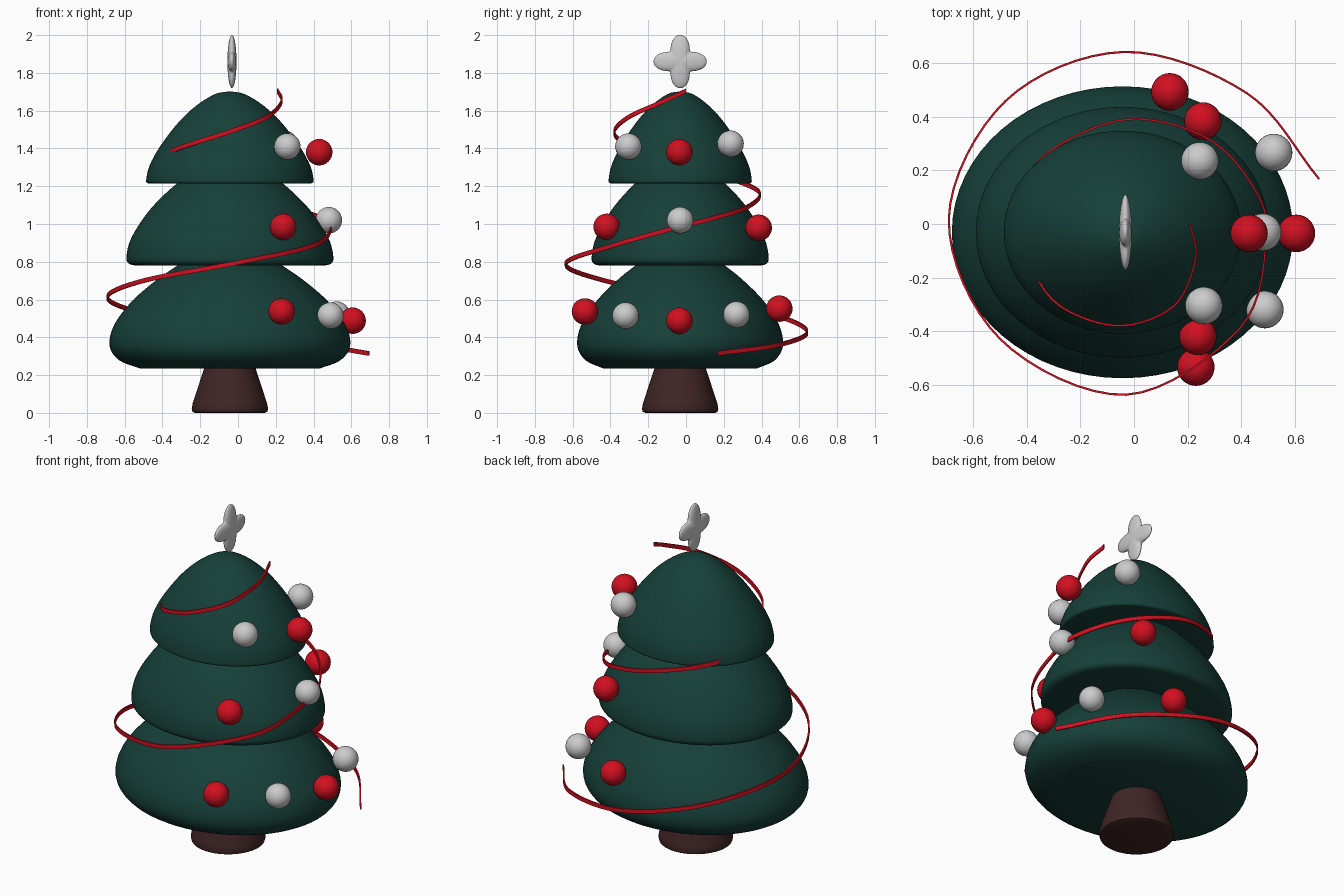
import bpy, bmesh, math
from mathutils import Vector

if "Cube" in bpy.data.objects:
    bpy.data.objects.remove(bpy.data.objects["Cube"])

CX, CY = -0.043, -0.031


def material(name, rgb):
    m = bpy.data.materials.new(name)
    m.diffuse_color = (*rgb, 1)
    m.use_nodes = True
    m.node_tree.nodes["Principled BSDF"].inputs["Base Color"].default_value = m.diffuse_color
    return m


GREEN = material("green", (0.008, 0.05, 0.04))
RED = material("red", (0.65, 0.005, 0.015))
BROWN = material("brown", (0.05, 0.018, 0.018))


def finish(name, bm, mat=None, angle=50):
    bmesh.ops.recalc_face_normals(bm, faces=bm.faces[:])
    me = bpy.data.meshes.new(name)
    bm.to_mesh(me)
    bm.free()
    ob = bpy.data.objects.new(name, me)
    bpy.context.collection.objects.link(ob)
    if mat:
        me.materials.append(mat)
    bpy.ops.object.select_all(action='DESELECT')
    ob.select_set(True)
    bpy.context.view_layer.objects.active = ob
    bpy.ops.object.shade_smooth_by_angle(angle=math.radians(angle))
    return ob


def spline(points, steps):
    """Catmull-Rom samples through the points."""
    p = [Vector(q) for q in points]
    p = [2 * p[0] - p[1]] + p + [2 * p[-1] - p[-2]]
    out = []
    for i in range(1, len(p) - 2):
        a, b, c, d = p[i - 1:i + 3]
        for s in range(steps):
            t = s / steps
            out.append(0.5 * (2 * b + (c - a) * t + (2 * a - 5 * b + 4 * c - d) * t * t
                              + (3 * b - a - 3 * c + d) * t ** 3))
    return out + [p[-2]]


def lathe(name, profile, mat, squash=1.0, n=64):
    """Closed solid of revolution from (radius, z) points, bottom to top."""
    bm = bmesh.new()
    rings = [[bm.verts.new((CX + r * math.cos(2 * math.pi * k / n),
                            CY + squash * r * math.sin(2 * math.pi * k / n), z))
              for k in range(n)] for r, z in profile]
    for a, b in zip(rings, rings[1:]):
        for k in range(n):
            bm.faces.new((a[k], a[(k + 1) % n], b[(k + 1) % n], b[k]))
    bm.faces.new(rings[0])
    bm.faces.new(rings[-1])
    return finish(name, bm, mat)


# Foliage tiers, oval in plan
tiers = {
    "bottom_tier": [(.475, .235), (.585, .278), (.637, .355), (.612, .467), (.515, .595),
                    (.38, .71), (.27, .785), (.12, .89), (.01, .93)],
    "middle_tier": [(.50, .78), (.535, .79), (.548, .825), (.52, .93), (.42, 1.08),
                    (.28, 1.215), (.12, 1.33), (.01, 1.37)],
    "top_tier": [(.425, 1.215), (.438, 1.218), (.443, 1.235), (.425, 1.31), (.37, 1.41),
                 (.275, 1.535), (.18, 1.625), (.08, 1.687), (.005, 1.702)],
}
for name, prof in tiers.items():
    lathe(name, spline(prof, 4), GREEN, 0.855)

# Trunk
lathe("trunk", [(.185, 0), (.198, .006), (.202, .022), (.197, .05), (.135, .24), (.12, .29)], BROWN, n=48)

# Four-pointed star: flattened sphere with a rounded star outline facing x
bm = bmesh.new()
bmesh.ops.create_uvsphere(bm, u_segments=64, v_segments=24, radius=1)
for v in bm.verts:
    a, h = math.atan2(v.co.y, v.co.x), v.co.z
    rho = math.hypot(v.co.x, v.co.y)
    k = (abs(math.cos(a)) ** 0.9 + abs(math.sin(a)) ** 0.9)
    outline = 0.141 * (0.54 + 0.46 * abs(math.cos(2 * a)) ** 1.6
                       if math.cos(2 * a) != 0 else 0.54)
    v.co = (-0.032 + 0.024 * h, CY + outline * rho * math.cos(a), 1.86 + outline * rho * math.sin(a))
finish("star", bm, angle=80)

# Baubles on the right side
red = [(.43, -.035, 1.38), (.239, -.42, .985), (.257, .385, .98),
       (.231, -.535, .537), (.607, -.035, .488), (.134, .494, .552)]
grey = [(.261, -.305, 1.41), (.246, .236, 1.425), (.481, -.031, 1.02),
        (.489, -.32, .515), (.522, .267, .52)]
for label, places, mat in (("red_bauble", red, RED), ("silver_bauble", grey, None)):
    for i, loc in enumerate(places):
        bm = bmesh.new()
        bmesh.ops.create_uvsphere(bm, u_segments=32, v_segments=16, radius=0.07)
        bmesh.ops.translate(bm, verts=bm.verts, vec=loc)
        finish(f"{label}_{i + 1}", bm, mat)

# Spiral ribbon: thin upright band along a narrowing helix
path = [(.692, .168, .315), (.42, .49, .36), (-.04, .643, .43), (-.48, .46, .52), (-.692, .02, .61),
        (-.50, -.43, .70), (-.03, -.638, .79), (.395, -.39, .885), (.494, -.056, .98),
        (.445, .14, 1.03), (.265, .325, 1.09), (-.035, .39, 1.165), (-.34, .25, 1.235),
        (-.435, .02, 1.305), (-.37, -.187, 1.375), (-.26, -.317, 1.42), (-.05, -.38, 1.487),
        (.15, -.305, 1.565), (.23, -.13, 1.645), (.21, 0, 1.705)]
pts = spline(path, 8)
bm = bmesh.new()
rings = []
for i, p in enumerate(pts):
    t = pts[min(i + 1, len(pts) - 1)] - pts[max(i - 1, 0)]
    side = Vector((t.y, -t.x, 0)).normalized() * 0.004
    up = Vector((0, 0, 0.012))
    rings.append([bm.verts.new(p + s) for s in (side + up, side - up, -side - up, up - side)])
for a, b in zip(rings, rings[1:]):
    for k in range(4):
        bm.faces.new((a[k], a[(k + 1) % 4], b[(k + 1) % 4], b[k]))
bm.faces.new(rings[0])
bm.faces.new(rings[-1])
finish("ribbon", bm, RED)
